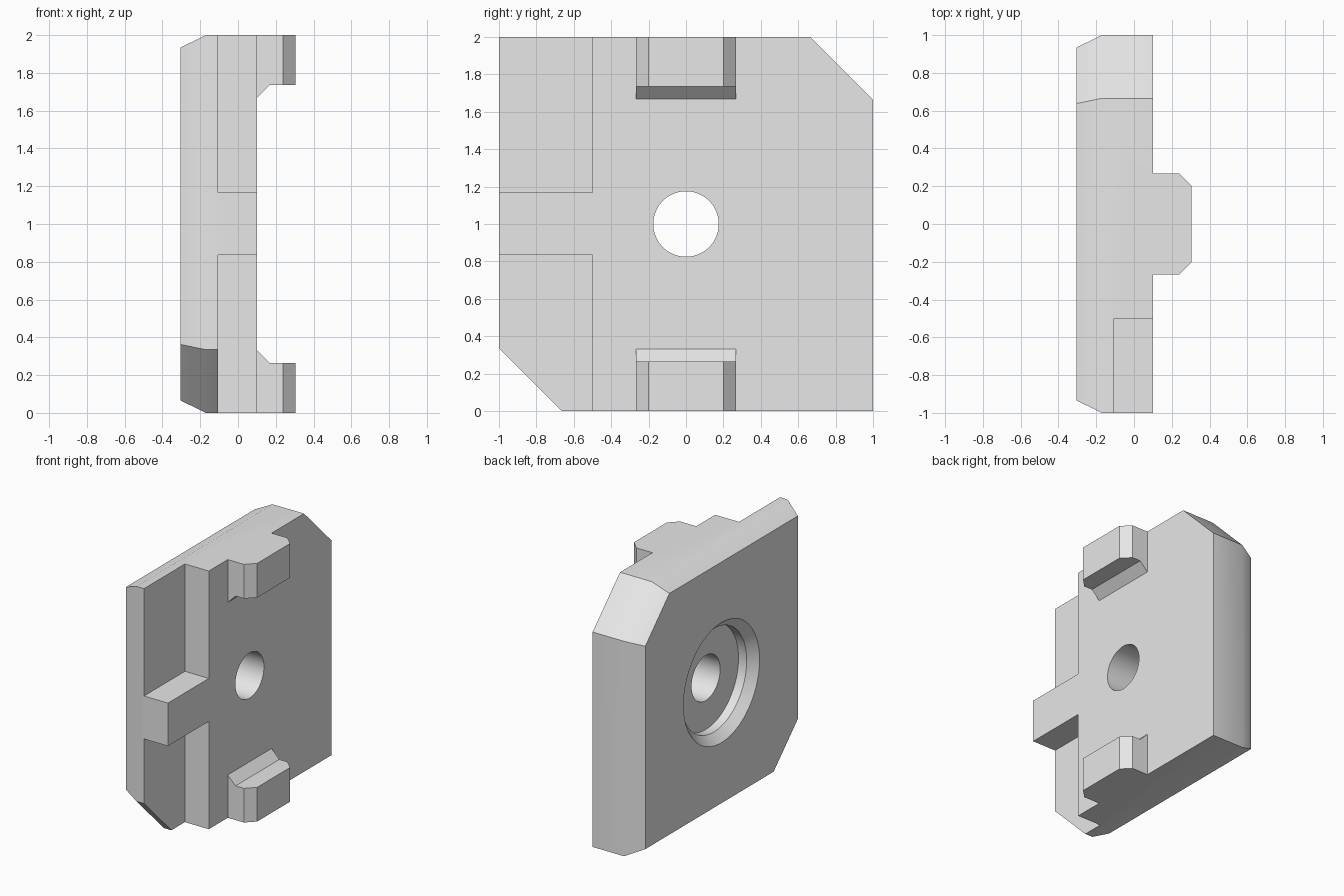
import bpy, bmesh, math
from mathutils import Matrix

cube = bpy.data.objects.get("Cube")
if cube:
    bpy.data.objects.remove(cube, do_unlink=True)

grey = bpy.data.materials.new("light_grey")
grey.use_nodes = True
COLOUR = (0.8, 0.8, 0.8, 1)
grey.diffuse_color = COLOUR
grey.node_tree.nodes["Principled BSDF"].inputs["Base Color"].default_value = COLOUR

FRONT, RIM, BACK = 0.10, -0.17, -0.305   # depth levels of the plate along x
CUT = 0.335                              # clipped corner size
BEVEL = 0.067


def finish(bm, name):
    bmesh.ops.recalc_face_normals(bm, faces=bm.faces)
    mesh = bpy.data.meshes.new(name)
    bm.to_mesh(mesh)
    bm.free()
    mesh.materials.append(grey)
    obj = bpy.data.objects.new(name, mesh)
    bpy.context.collection.objects.link(obj)
    return obj


def prism(points, offset):
    """Extrude a flat polygon; returns the bmesh and its far cap."""
    bm = bmesh.new()
    face = bm.faces.new([bm.verts.new(p) for p in points])
    new = bmesh.ops.extrude_face_region(bm, geom=[face])["geom"]
    bmesh.ops.translate(bm, vec=offset, verts=[v for v in new if isinstance(v, bmesh.types.BMVert)])
    cap = next(f for f in new if isinstance(f, bmesh.types.BMFace))
    bmesh.ops.recalc_face_normals(bm, faces=bm.faces)
    return bm, cap


def box(name, low, high):
    bm = bmesh.new()
    bmesh.ops.create_cube(bm, size=1)
    for v in bm.verts:
        v.co = [l if c < 0 else h for c, l, h in zip(v.co, low, high)]
    return finish(bm, name)


def cone(name, x1, r1, x2, r2):
    """Round cutter along x through the plate centre."""
    bm = bmesh.new()
    place = Matrix.Translation(((x1 + x2) / 2, 0, 1)) @ Matrix.Rotation(math.pi / 2, 4, "Y")
    bmesh.ops.create_cone(bm, cap_ends=True, segments=64, radius1=r1, radius2=r2,
                          depth=x2 - x1, matrix=place)
    return finish(bm, name)


def tab(name, lower):
    """Foot with a sloped root and two clipped vertical corners."""
    tip, half = 0.305, 0.268
    profile = [(0, 2), (tip, 2), (tip, 1.735), (FRONT + BEVEL, 1.735),
               (FRONT, 1.735 - BEVEL), (0, 1.735 - BEVEL)]
    bm, _ = prism([(x, -half, 2 - z if lower else z) for x, z in profile], (0, 2 * half, 0))
    corners = [e for e in bm.edges
               if all(abs(v.co.x - tip) < 1e-4 for v in e.verts)
               and abs(e.verts[0].co.z - e.verts[1].co.z) > 0.1]
    bmesh.ops.bevel(bm, geom=corners, offset=BEVEL, segments=1, affect="EDGES")
    return finish(bm, name)


def combine(target, other, operation):
    mod = target.modifiers.new(other.name, "BOOLEAN")
    mod.operation, mod.solver, mod.object = operation, "EXACT", other
    bpy.context.view_layer.objects.active = target
    bpy.ops.object.modifier_apply(modifier=mod.name)
    bpy.data.objects.remove(other, do_unlink=True)


# Plate with two clipped corners and a sloped rim on the back
outline = [(-1, 2), (1 - CUT, 2), (1, 2 - CUT), (1, 0), (CUT - 1, 0), (-1, CUT)]
bm, cap = prism([(FRONT, y, z) for y, z in outline], (RIM - FRONT, 0, 0))
bmesh.ops.inset_region(bm, faces=[cap], thickness=0.066, use_even_offset=True)
for v in cap.verts:
    v.co.x = BACK
plate = finish(bm, "mounting_plate")

# Recesses above and below the front arm
combine(plate, box("upper_recess", (-0.105, -1.2, 1.168), (0.5, -0.5, 2.2)), "DIFFERENCE")
combine(plate, box("lower_recess", (-0.105, -1.2, -0.2), (0.5, -0.5, 0.835)), "DIFFERENCE")

# Stepped bore: through hole, counterbore and flared mouth
combine(plate, cone("through_hole", -0.5, 0.175, 0.5, 0.175), "DIFFERENCE")
combine(plate, cone("counterbore", -0.5, 0.40, -0.17, 0.40), "DIFFERENCE")
combine(plate, cone("flared_mouth", BACK - 0.05, 0.515, BACK + 0.067, 0.398), "DIFFERENCE")

# Tabs at the top and bottom edges
for name, lower in (("upper_tab", False), ("lower_tab", True)):
    combine(plate, tab(name, lower), "UNION")

bpy.ops.object.select_all(action="DESELECT")
plate.select_set(True)
bpy.context.view_layer.objects.active = plate
bpy.ops.object.shade_smooth_by_angle(angle=math.radians(30))
